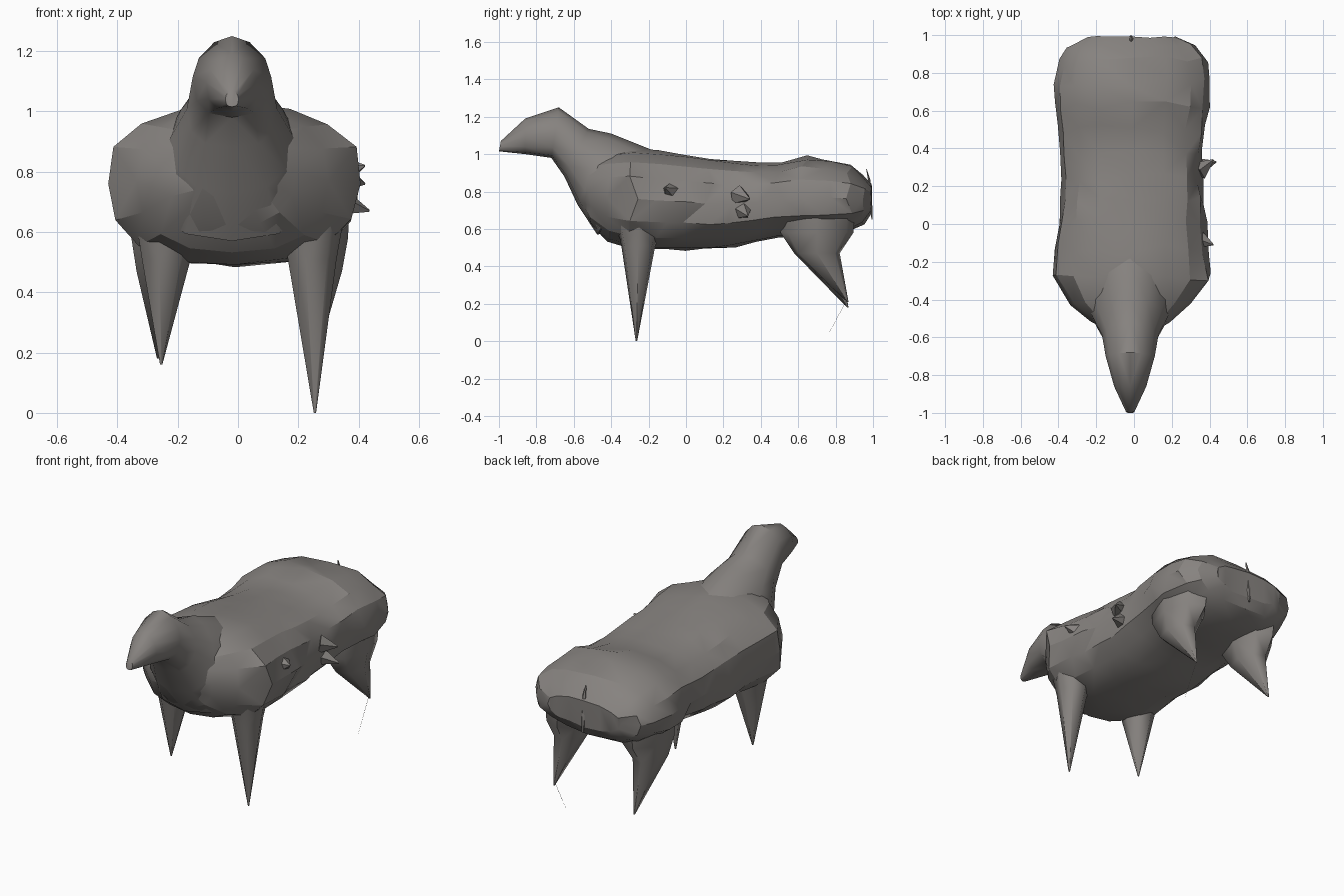
import bpy, bmesh, math, random
from mathutils import Vector

if "Cube" in bpy.data.objects:
    bpy.data.objects.remove(bpy.data.objects["Cube"])

random.seed(7)
mat = bpy.data.materials.new("grey brown wool")
mat.diffuse_color = (0.24, 0.225, 0.213, 1)
mat.use_nodes = True
mat.node_tree.nodes["Principled BSDF"].inputs["Base Color"].default_value = mat.diffuse_color


def finish(name, bm, angle):
    me = bpy.data.meshes.new(name)
    bm.to_mesh(me)
    bm.free()
    me.materials.append(mat)
    ob = bpy.data.objects.new(name, me)
    bpy.context.collection.objects.link(ob)
    bpy.ops.object.select_all(action='DESELECT')
    ob.select_set(True)
    bpy.context.view_layer.objects.active = ob
    bpy.ops.object.shade_smooth_by_angle(angle=math.radians(angle))
    return ob


def loft(name, rings, angle=35):
    """Skin a list of vertex rings (equal counts) and cap both ends."""
    bm = bmesh.new()
    loops = [[bm.verts.new(p) for p in r] for r in rings]
    n = len(loops[0])
    for a, b in zip(loops, loops[1:]):
        for i in range(n):
            j = (i + 1) % n
            bm.faces.new((a[i], a[j], b[j], b[i]))
    bm.faces.new(loops[0])
    bm.faces.new(loops[-1])
    bmesh.ops.triangulate(bm, faces=bm.faces[:])
    bmesh.ops.recalc_face_normals(bm, faces=bm.faces[:])
    return finish(name, bm, angle)


def slice_ring(bottom, top, hw, cx=0, n=14, power=2.0, low_power=None, jitter=0.0):
    """Rounded cross-section between a bottom and a top point, each (y, z)."""
    b, t = Vector((cx, *bottom)), Vector((cx, *top))
    mid, up = (b + t) / 2, (t - b) / 2
    ring = []
    for i in range(n):
        a = 2 * math.pi * i / n
        c, s = math.cos(a), math.sin(a)
        e = 2 / (low_power if low_power and s < -0.01 else power)
        x = math.copysign(abs(c) ** e, c) * hw
        v = math.copysign(abs(s) ** e, s)
        k = 1 + random.uniform(-jitter, jitter)
        p = mid + (Vector((x, 0, 0)) + up * v) * k
        p.y += random.uniform(-jitter, jitter)
        ring.append(p)
    return ring


def oval(cx, cy, z, rx, ry, n=7):
    return [(cx + rx * math.cos(2 * math.pi * i / n),
             cy + ry * math.sin(2 * math.pi * i / n), z) for i in range(n)]


# Woolly body: y, centre x, half width, top z, bottom z
body = [(-0.56, -0.02, 0.13, 0.92, 0.72), (-0.51, -0.02, 0.21, 0.98, 0.62),
        (-0.42, -0.02, 0.32, 1.01, 0.53), (-0.28, -0.01, 0.42, 1.03, 0.49),
        (-0.13, -0.01, 0.41, 1.02, 0.485), (0.0, -0.01, 0.39, 1.0, 0.49),
        (0.12, -0.01, 0.385, 0.98, 0.49), (0.24, -0.01, 0.38, 0.965, 0.50),
        (0.37, -0.01, 0.38, 0.955, 0.53), (0.50, -0.01, 0.385, 0.96, 0.55),
        (0.62, -0.01, 0.41, 0.99, 0.55), (0.75, -0.01, 0.42, 0.975, 0.56),
        (0.86, -0.01, 0.395, 0.945, 0.58), (0.945, -0.02, 0.34, 0.89, 0.625),
        (0.985, -0.02, 0.24, 0.84, 0.68)]
loft("woolly_body", [slice_ring((y, zb), (y, zt), hw, cx, 16, 2.35,
                                jitter=0.03 if -0.4 < y < 0.9 else 0.012)
                     for y, cx, hw, zt, zb in body], 22)

# Head and neck, flatter under the jaw: bottom (y, z), top (y, z), half width
head = [((-1.0, 1.015), (-0.99, 1.07), 0.022), ((-0.86, 1.0), (-0.86, 1.19), 0.085),
        ((-0.72, 0.98), (-0.68, 1.25), 0.13), ((-0.65, 0.88), (-0.52, 1.135), 0.15),
        ((-0.58, 0.73), (-0.40, 1.11), 0.20), ((-0.475, 0.57), (-0.20, 1.03), 0.265),
        ((-0.28, 0.60), (0.02, 0.94), 0.24)]
loft("head_and_neck", [slice_ring(b, t, hw, -0.02, 12, 1.75, 2.6)
                       for b, t, hw in head], 45)

# Front legs: plain pointed cones, the left one shorter
for side, sx, foot in (("right", 1, 0.0), ("left", -1, 0.16)):
    x = sx * 0.255
    loft("front_leg_" + side, [
        oval(x - sx * 0.015, -0.25, 0.64, 0.11, 0.13),
        oval(x - sx * 0.013, -0.255, 0.51, 0.085, 0.093),
        oval(x, -0.265, foot, 0.004, 0.004)], 60)

# Rear legs: thigh swept backward to a point
for side, sx, foot in (("right", 1, 0.21), ("left", -1, 0.18)):
    x = sx * 0.26
    loft("rear_leg_" + side, [
        oval(x - sx * 0.02, 0.70, 0.72, 0.13, 0.21),
        oval(x - sx * 0.01, 0.70, 0.58, 0.115, 0.20),
        oval(x, 0.70, 0.47, 0.085, 0.125),
        oval(sx * 0.265, 0.865, foot, 0.004, 0.004)], 60)

# Stray thread below the right rear leg
loft("leg_thread", [oval(0.26, 0.865, 0.23, 0.001, 0.001, 3),
                    oval(0.26, 0.76, 0.035, 0.0005, 0.0005, 3)])

# Thin tail strip
loft("tail", [oval(-0.015, y, z, r, r * 0.6, 5) for y, z, r in
              ((0.965, 0.92, 0.003), (0.98, 0.86, 0.012), (0.985, 0.76, 0.014),
               (0.992, 0.70, 0.01), (0.995, 0.65, 0.006))])

# Tufts of wool on the flank: base centre, tip
tufts = [((0.33, 0.30, 0.70), (0.435, 0.33, 0.67)), ((0.34, 0.28, 0.78), (0.42, 0.34, 0.76)),
         ((0.34, -0.08, 0.80), (0.42, -0.11, 0.82))]
for k, (base, tip) in enumerate(tufts):
    bm = bmesh.new()
    b, t = Vector(base), Vector(tip)
    bmesh.ops.create_cone(bm, cap_ends=True, segments=5, radius1=0.055, radius2=0.004,
                          depth=(t - b).length)
    q = (t - b).to_track_quat('Z', 'Y')
    for v in bm.verts:
        v.co = q @ v.co + (b + t) / 2
    finish("wool_tuft_%d" % (k + 1), bm, 30)
